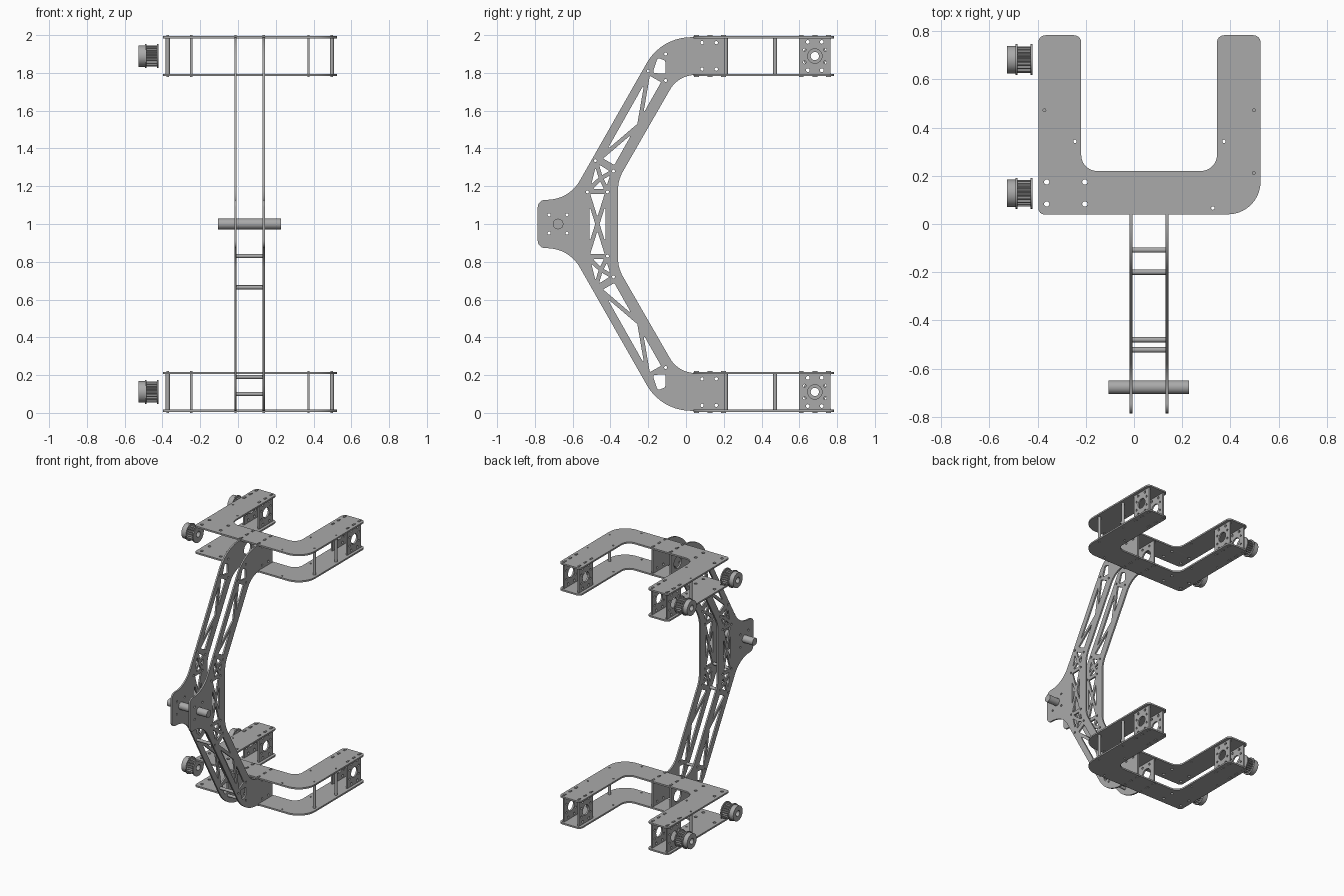
import bpy
from math import cos, sin, tan, pi
from mathutils import Vector, Matrix

cube = bpy.data.objects.get("Cube")
if cube:
    bpy.data.objects.remove(cube)

grey = bpy.data.materials.new("plate_grey")
grey.use_nodes = True
grey.diffuse_color = (0.4, 0.4, 0.4, 1)
grey.node_tree.nodes["Principled BSDF"].inputs["Base Color"].default_value = grey.diffuse_color

THICK = 0.012
LEVELS = (0.011, 0.211)          # deck heights inside one fork
LIFT = 1.778                     # distance from lower to upper fork
MID = sum(LEVELS) / 2
# Sheet frames: ALONG_X maps a profile to (y, z), ALONG_Z maps it to (x, y)
ALONG_X = Matrix(((0, 0, 1, 0), (1, 0, 0, 0), (0, 1, 0, 0), (0, 0, 0, 1)))
ALONG_Z = Matrix.Identity(4)
parts = []


def circle(x, y, radius, sides=24):
    return [(x + radius * cos(2 * pi * i / sides), y + radius * sin(2 * pi * i / sides))
            for i in range(sides)]


def box(x, y, width, height):
    w, h = width / 2, height / 2
    return [(x - w, y - h), (x + w, y - h), (x + w, y + h), (x - w, y + h)]


def rounded(corners, steps=10):
    """Turn (x, y, radius) corners into an outline with filleted corners."""
    outline = []
    for i, (x, y, radius) in enumerate(corners):
        p = Vector((x, y))
        before = (Vector(corners[i - 1][:2]) - p).normalized()
        after = (Vector(corners[(i + 1) % len(corners)][:2]) - p).normalized()
        if not radius:
            outline.append((x, y))
            continue
        half = before.angle(after) / 2
        reach = radius / tan(half)
        centre = p + (before + after).normalized() * radius / sin(half)
        start, end = p + before * reach - centre, p + after * reach - centre
        sweep = start.angle_signed(end)
        for k in range(steps + 1):
            outline.append(tuple(centre + Matrix.Rotation(-sweep * k / steps, 2) @ start))
    return outline


def sheet(name, frame, centre, depth, outline, holes=()):
    """Extrude an outline with holes along the frame's normal."""
    curve = bpy.data.curves.new(name, "CURVE")
    curve.dimensions, curve.fill_mode, curve.extrude = "2D", "BOTH", depth / 2
    for loop in [outline, *holes]:
        spline = curve.splines.new("POLY")
        spline.points.add(len(loop) - 1)
        for point, (x, y) in zip(spline.points, loop):
            point.co = (x, y, 0, 1)
        spline.use_cyclic_u = True
    helper = bpy.data.objects.new(name, curve)
    bpy.context.collection.objects.link(helper)
    graph = bpy.context.evaluated_depsgraph_get()
    mesh = bpy.data.meshes.new_from_object(helper.evaluated_get(graph))
    bpy.data.objects.remove(helper)
    mesh.transform(frame @ Matrix.Translation((0, 0, centre)))
    mesh.materials.clear()
    mesh.materials.append(grey)
    part = bpy.data.objects.new(name, mesh)
    bpy.context.collection.objects.link(part)
    parts.append(part)


def inset(triangle, gap=0.011):
    """Shrink a triangle evenly on all sides."""
    a, b, c = (Vector(p) for p in triangle)
    la, lb, lc = (b - c).length, (c - a).length, (a - b).length
    total = la + lb + lc
    middle = (a * la + b * lb + c * lc) / total
    inradius = abs((b - a).cross(c - a)) / total
    return rounded([(*(middle + (p - middle) * (1 - gap / inradius)), 0.003) for p in (a, b, c)], 3)


def crossed_panel(corners):
    """Four triangular openings around a pair of crossing ribs."""
    hub = sum((Vector(p) for p in corners), Vector((0, 0))) / 4
    return [inset((corners[i - 1], corners[i], hub)) for i in range(4)]


def mirrored(loop):
    return [(p[0], 2 - p[1], *p[2:]) for p in loop]


# Backbone outline: upper half, then its mirror image
upper = [(-0.36, 1.233, 0.2), (-0.04, 1.789, 0.155), (0.21, 1.789, 0), (0.21, 1.989, 0),
         (-0.13, 1.989, 0.27), (-0.62, 1.128, 0.2), (-0.785, 1.128, 0.04)]
backbone = rounded(upper + mirrored(upper)[::-1])

# Truss openings and bolt holes of the upper arm
axis, across = Vector((-0.492, -0.871)), Vector((0.871, -0.492))


def on_arm(s, t):
    return Vector((-0.115, 1.84)) + axis * s + across * t


inner = [on_arm(s, 0.04) for s in (0.075, 0.34, 0.6)]
outer = [on_arm(s, -0.055) for s in (0.075, 0.6)]
truss = [inset((inner[0], outer[0], inner[1])), inset((outer[0], outer[1], inner[1])),
         inset((inner[1], inner[2], outer[1]))]
truss.append(rounded([(-0.15, 1.88, 0.01), (-0.11, 1.865, 0.01),
                      (-0.108, 1.795, 0.01), (-0.177, 1.8, 0.01)], 3))
truss += crossed_panel([(-0.48, 1.34), (-0.384, 1.28), (-0.416, 1.175), (-0.522, 1.175)])
bolts = [(-0.108, 1.9), (-0.2, 1.81), (-0.48, 1.335), (-0.522, 1.17)]
plain = [(-0.108, 1.76), (-0.384, 1.28), (-0.416, 1.17), (-0.725, 1.048), (-0.63, 1.048)]
truss += [circle(y, z, 0.008, 12) for y, z in bolts + plain]
truss += [circle(y, z, 0.009, 12) for y in (0.085, 0.16) for z in (1.82, 1.96)]
openings = truss + [mirrored(loop) for loop in truss]
openings += crossed_panel([(-0.522, 1.17), (-0.416, 1.17), (-0.416, 0.83), (-0.522, 0.83)])

SPINE = (-0.013, 0.137)
WHEEL_Y = (0.127, 0.682)
drive_holes = [circle(WHEEL_Y[0], MID + lift, 0.045) for lift in (0, LIFT)]
sheet("backbone_right", ALONG_X, SPINE[0], THICK, backbone, openings + drive_holes)
sheet("backbone_left", ALONG_X, SPINE[1], THICK, backbone, openings)

# Pivot shaft and spacers between the backbone plates
sheet("pivot_shaft", ALONG_X, 0.061, 0.335, circle(-0.677, 1, 0.028, 32))
for y, z in bolts:
    sheet("backbone_spacer", ALONG_X, 0.062, 0.15, circle(y, 2 - z, 0.011, 16))

# Fork deck shape and its drilled holes
deck = rounded([(-0.397, 0.783, 0.03), (-0.219, 0.783, 0.03), (-0.219, 0.22, 0.066),
                (0.344, 0.22, 0.066), (0.344, 0.783, 0.03), (0.525, 0.783, 0.03),
                (0.525, 0.04, 0.135), (-0.397, 0.04, 0.025)])
posts = [(-0.372, 0.472), (0.497, 0.472), (0.497, 0.211)]
drilled = [circle(x, y, 0.007, 12) for x, y in ((-0.245, 0.343), (0.373, 0.343), (0.327, 0.066))]
drilled += [circle(x, y, 0.011, 16) for x in (-0.362, -0.204) for y in (0.083, 0.174)]
drilled += [circle(x, y, 0.006, 12) for x, y in posts]
BEARINGS = (-0.372, -0.247, 0.373, 0.497)


def pulley(y, z):
    """Belt pulley: hub, two flanges and a toothed drum around one bore."""
    bore = [circle(y, z, 0.022)]
    teeth = []
    for i in range(20):
        for step, radius in enumerate((0.046, 0.055, 0.055, 0.046)):
            turn = 2 * pi * (i + step * 0.25) / 20
            teeth.append((y + radius * cos(turn), z + radius * sin(turn)))
    sheet("pulley_hub", ALONG_X, -0.509, 0.036, circle(y, z, 0.057, 32), bore)
    sheet("pulley_teeth", ALONG_X, -0.459, 0.064, teeth, bore)
    for x in (-0.488, -0.426):
        sheet("pulley_flange", ALONG_X, x, 0.008, circle(y, z, 0.064, 32), bore)


for lift in (0, LIFT):
    middle = MID + lift
    for level in LEVELS:
        sheet("fork_deck", ALONG_Z, level + lift, THICK, deck, drilled)
        # Locking tabs that pass through the deck
        for xs, centre_y in ((SPINE, 0.127), (BEARINGS, WHEEL_Y[1])):
            for x in xs:
                for offset in (-0.072, 0, 0.072):
                    sheet("locking_tab", ALONG_Z, level + lift, 0.022,
                          box(x, centre_y + offset, THICK, 0.026))
    # Bearing plates near the fork tips
    y = WHEEL_Y[1]
    cuts = [circle(y, middle, 0.038)]
    for a in (-1, 1):
        for b in (-1, 1):
            cuts += [circle(y + a * 0.037, middle + b * 0.075, 0.01, 12),
                     circle(y + a * 0.055, middle + b * 0.033, 0.008, 12)]
    for x in BEARINGS:
        sheet("bearing_plate", ALONG_X, x, THICK, box(y, middle, 0.168, 0.2), cuts)
    # Posts between the decks
    for px, py in posts:
        sheet("fork_post", ALONG_Z, middle, 0.19, circle(px, py, 0.011, 16))
    for y in WHEEL_Y:
        pulley(y, middle)

# Smooth the curved walls, keep the cut edges sharp
bpy.ops.object.select_all(action="DESELECT")
for part in parts:
    part.select_set(True)
bpy.context.view_layer.objects.active = parts[0]
bpy.ops.object.shade_smooth_by_angle(angle=0.6)
